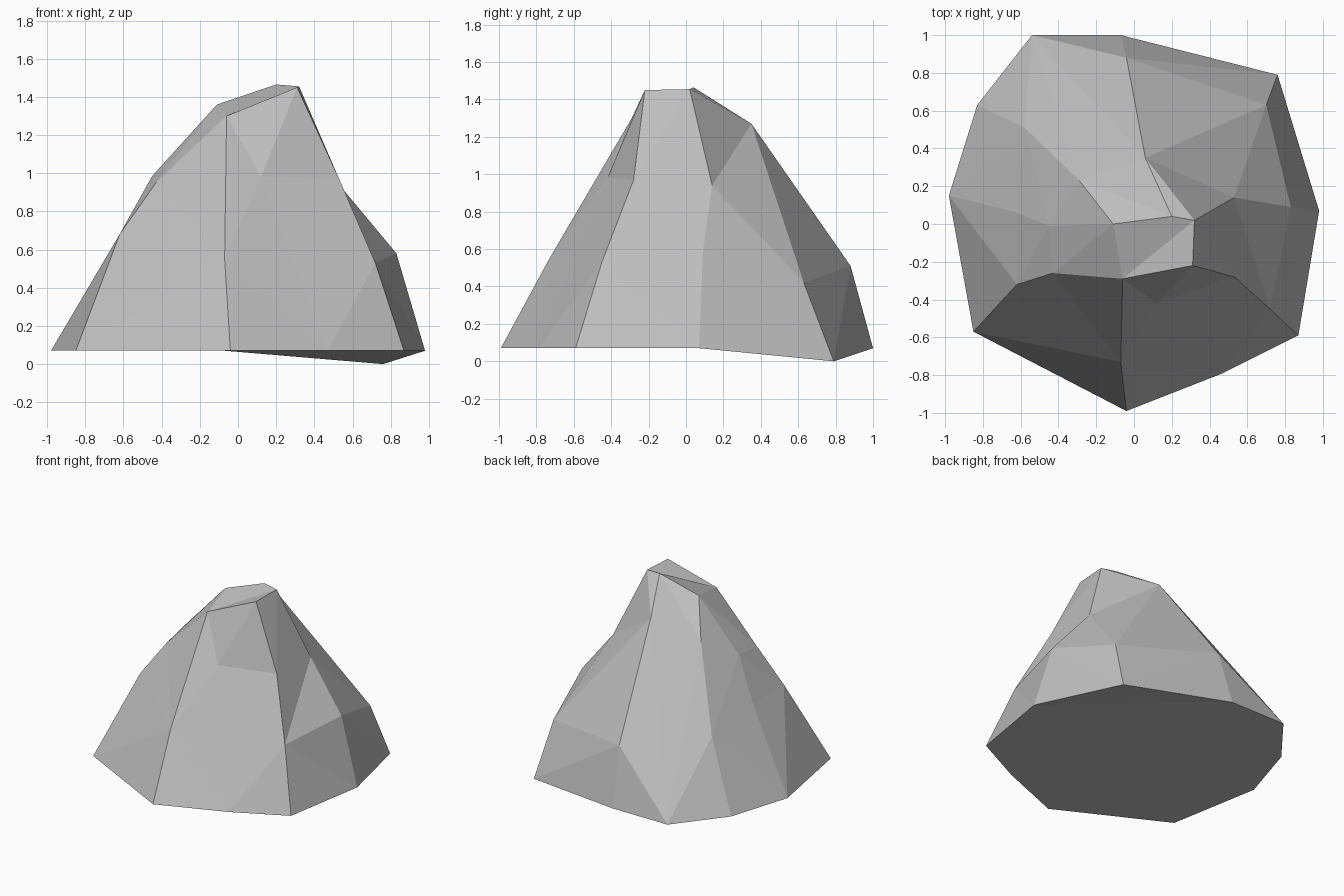
import bpy
import bmesh

cube = bpy.data.objects.get("Cube")
if cube:
    bpy.data.objects.remove(cube, do_unlink=True)

# Points shared by several ridges around the summit
front_lip = (-.06, -.29, 1.3)
front_peak = (.31, -.22, 1.45)
side_peak = (.32, .02, 1.455)
back_peak = (.2, .04, 1.465)
right_lip = (-.11, 0, 1.36)
saddle = (.53, .14, .94)
shoulder = (-.29, .23, 1.14)

# Ridges run from the foot to the summit, counterclockwise from the front.
# Each one has a pattern for the strip to the next ridge:
# "a" steps up this ridge, "b" steps up the next one.
ridges = [
    ("abab", [(-.04, -.99, .07), (-.07, -.73, .55), front_lip]),
    ("babab", [(.47, -.79, .07), (.12, -.42, .98), front_peak]),
    ("abbaba", [(.87, -.59, .07), (.72, -.45, .53), (.53, -.28, .97), front_peak]),
    ("ababab", [(.98, .07, .07), (.83, .09, .58), saddle, side_peak]),
    ("babaab", [(.76, .79, 0), (.7, .63, .42), saddle, side_peak]),
    ("aabab", [(-.07, 1, .07), (-.04, .88, .51), (.06, .35, 1.27), back_peak]),
    ("babab", [(-.54, 1, .07), shoulder, right_lip]),
    ("abbaab", [(-.83, .63, .07), (-.58, .51, .58), shoulder, right_lip]),
    ("baabab", [(-.98, .15, .07), (-.62, .06, .675), (-.45, -.01, .985), right_lip]),
    ("baaab", [(-.85, -.57, .07), (-.62, -.32, .68), (-.43, -.26, .95), front_lip]),
]

bm = bmesh.new()
verts = {}


def vert(point):
    if point not in verts:
        verts[point] = bm.verts.new(point)
    return verts[point]


def face(points):
    corners = list(dict.fromkeys(vert(p) for p in points))
    if len(corners) > 2:
        bm.faces.new(corners)


def stitch(a, b, pattern):
    """Fill the strip between two ridges with triangles."""
    i = j = 0
    for step in pattern:
        if step == "a":
            face((a[i], b[j], a[i + 1]))
            i += 1
        else:
            face((a[i], b[j], b[j + 1]))
            j += 1


# Flanks
for n, (pattern, ridge) in enumerate(ridges):
    stitch(ridge, ridges[(n + 1) % len(ridges)][1], pattern)

# Summit
face((front_lip, front_peak, side_peak))
face((front_lip, side_peak, back_peak, right_lip))

# Underside, with one corner folded down
feet = [ridge[0] for _, ridge in ridges]
low = min(feet, key=lambda p: p[2])
k = feet.index(low)
face((feet[k + 1], low, feet[k - 1]))
face([p for p in reversed(feet) if p != low])

bmesh.ops.recalc_face_normals(bm, faces=bm.faces)
mesh = bpy.data.meshes.new("rock")
bm.to_mesh(mesh)
bm.free()

# Stone colour
stone = bpy.data.materials.new("stone grey")
stone.use_nodes = True
colour = (.52, .52, .52, 1)
stone.diffuse_color = colour
stone.node_tree.nodes["Principled BSDF"].inputs["Base Color"].default_value = colour
mesh.materials.append(stone)

rock = bpy.data.objects.new("rock", mesh)
bpy.context.collection.objects.link(rock)
